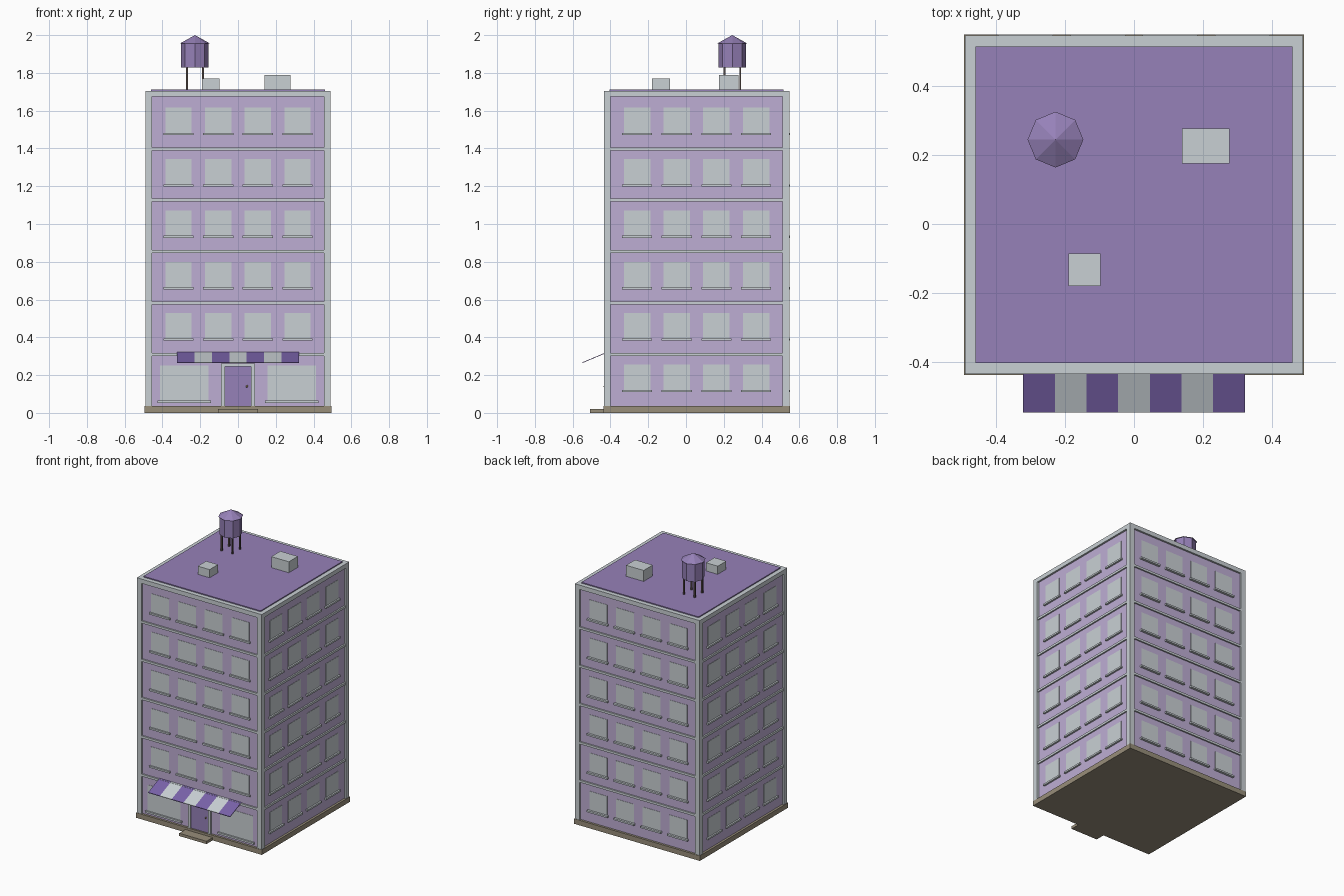
import bpy, bmesh, math
from mathutils import Matrix, Vector

if "Cube" in bpy.data.objects:
    bpy.data.objects.remove(bpy.data.objects["Cube"])

CY = 0.056            # building centre in y
WALL, OUT = 0.478, 0.491   # half widths of wall core and trim
FLOOR = 0.272         # storey height


def material(name, r, g, b):
    m = bpy.data.materials.new(name)
    lin = [((c / 255 + 0.055) / 1.055) ** 2.4 for c in (r, g, b)]
    m.diffuse_color = (*lin, 1)
    m.use_nodes = True
    m.node_tree.nodes["Principled BSDF"].inputs["Base Color"].default_value = m.diffuse_color
    return m


LILAC = material("lilac wall", 190, 174, 212)
GREY = material("pale grey", 201, 208, 212)
PURPLE = material("roof purple", 150, 129, 184)
DEEP = material("awning purple", 121, 98, 170)
STONE = material("tan stone", 152, 142, 122)
DARK = material("dark brown", 88, 76, 72)
GOLD = material("knob brass", 170, 150, 110)


def finish(name, bm, *mats):
    bmesh.ops.recalc_face_normals(bm, faces=bm.faces)
    mesh = bpy.data.meshes.new(name)
    bm.to_mesh(mesh)
    bm.free()
    for m in mats:
        mesh.materials.append(m)
    ob = bpy.data.objects.new(name, mesh)
    bpy.context.collection.objects.link(ob)
    return ob


def boxes(name, mat, items):
    """One object from boxes given as (x0, x1, y0, y1, z0, z1)."""
    bm = bmesh.new()
    for x0, x1, y0, y1, z0, z1 in items:
        centre = Vector((x0 + x1, y0 + y1, z0 + z1)) / 2
        size = (abs(x1 - x0), abs(y1 - y0), abs(z1 - z0), 1)
        bmesh.ops.create_cube(bm, size=1, matrix=Matrix.Translation(centre) @ Matrix.Diagonal(size))
    return finish(name, bm, mat)


def on_side(side, u0, u1, d0, d1, z0, z1):
    """Box on a facade: u runs along it, d is distance from the centre."""
    return {"front": (u0, u1, CY - d1, CY - d0, z0, z1),
            "back": (-u1, -u0, CY + d0, CY + d1, z0, z1),
            "right": (d0, d1, CY + u0, CY + u1, z0, z1),
            "left": (-d1, -d0, CY - u1, CY - u0, z0, z1)}[side]


def prism(name, mat, sides, r0, r1, z0, z1, x, y):
    bm = bmesh.new()
    bmesh.ops.create_cone(bm, cap_ends=True, segments=sides, radius1=r0, radius2=r1, depth=z1 - z0,
                          matrix=Matrix.Translation((x, y, (z0 + z1) / 2)))
    return finish(name, bm, mat)


SIDES = ("front", "right", "back", "left")
INNER = OUT - 0.036

# Main body, plinth, step and roof deck
boxes("wall_core", LILAC, [(-WALL, WALL, CY - WALL, CY + WALL, 0.03, 1.69)])
boxes("plinth", STONE, [(-0.494, 0.494, CY - 0.494, CY + 0.494, 0, 0.036)])
boxes("door_step", STONE, [(-0.107, 0.107, -0.507, -0.43, 0, 0.02)])
boxes("roof_deck", PURPLE, [(-0.46, 0.46, CY - 0.46, CY + 0.46, 1.685, 1.712)])

# Corner pilasters, cornice and floor bands
boxes("corner_pilasters", GREY,
      [(sx * INNER, sx * OUT, CY + sy * INNER, CY + sy * OUT, 0.036, 1.705)
       for sx in (-1, 1) for sy in (-1, 1)])
boxes("cornice", GREY, [on_side(s, -INNER, INNER, INNER, OUT, 1.674, 1.705) for s in SIDES])
boxes("floor_bands", GREY,
      [on_side(s, -INNER, INNER, WALL - 0.01, 0.488, z, z + 0.016)
       for s in SIDES for z in (0.302 + FLOOR * i for i in range(5))])

# Windows and sills, with a shopfront instead on the front ground floor
panes, sills = [], []
for s in SIDES:
    sill_out = 0.495 if s == "back" else OUT
    for level in range(6):
        if s == "front" and level == 0:
            continue
        z = 0.118 + FLOOR * level
        for u in (-0.315, -0.105, 0.105, 0.315):
            panes.append(on_side(s, u - 0.07, u + 0.07, WALL - 0.005, WALL + 0.002, z, z + 0.138))
            sills.append(on_side(s, u - 0.08, u + 0.08, WALL - 0.005, sill_out, z - 0.008, z + 0.004))
for sx in (-1, 1):
    u0, u1 = sorted((sx * 0.155, sx * 0.413))
    panes.append(on_side("front", u0, u1, WALL - 0.005, WALL + 0.002, 0.06, 0.25))
    sills.append(on_side("front", u0 - 0.013, u1 + 0.013, WALL - 0.005, OUT, 0.053, 0.066))
boxes("window_panes", GREY, panes)
boxes("window_sills", GREY, sills)

# Door with surround and knob
boxes("door_frame", GREY,
      [on_side("front", -0.089, -0.07, WALL - 0.005, OUT, 0.036, 0.262),
       on_side("front", 0.07, 0.089, WALL - 0.005, OUT, 0.036, 0.262),
       on_side("front", -0.07, 0.07, WALL - 0.005, OUT, 0.245, 0.262)])
boxes("door", PURPLE, [on_side("front", -0.07, 0.07, WALL - 0.005, WALL + 0.004, 0.036, 0.245)])
bm = bmesh.new()
bmesh.ops.create_icosphere(bm, subdivisions=1, radius=0.007,
                           matrix=Matrix.Translation((0.048, CY - WALL - 0.008, 0.14)))
finish("door_knob", bm, GOLD)

# Sloping awning in seven alternating stripes
bm = bmesh.new()
W, N = 0.322, 7
for i in range(N):
    x0, x1 = -W + 2 * W * i / N, -W + 2 * W * (i + 1) / N
    ring = [(-0.42, 0.322), (-0.548, 0.268), (-0.548, 0.264), (-0.42, 0.318)]
    a = [bm.verts.new((x0, y, z)) for y, z in ring]
    b = [bm.verts.new((x1, y, z)) for y, z in ring]
    faces = [bm.faces.new((a[k], a[(k + 1) % 4], b[(k + 1) % 4], b[k])) for k in range(4)]
    faces += [bm.faces.new(a), bm.faces.new(b)]
    for f in faces:
        f.material_index = i % 2
finish("awning", bm, DEEP, GREY)

# Rooftop vents
boxes("roof_vents", GREY, [(-0.19, -0.097, -0.18, -0.085, 1.705, 1.77),
                           (0.139, 0.277, 0.175, 0.277, 1.705, 1.79)])

# Water tank on four legs
TX, TY = -0.228, 0.245
boxes("tank_legs", DARK,
      [(TX + sx * 0.042 - 0.005, TX + sx * 0.042 + 0.005,
        TY + sy * 0.042 - 0.005, TY + sy * 0.042 + 0.005, 1.705, 1.835)
       for sx in (-1, 1) for sy in (-1, 1)])
prism("tank_body", PURPLE, 8, 0.073, 0.073, 1.828, 1.957, TX, TY)
prism("tank_roof", PURPLE, 8, 0.081, 0.0, 1.955, 2.0, TX, TY)
